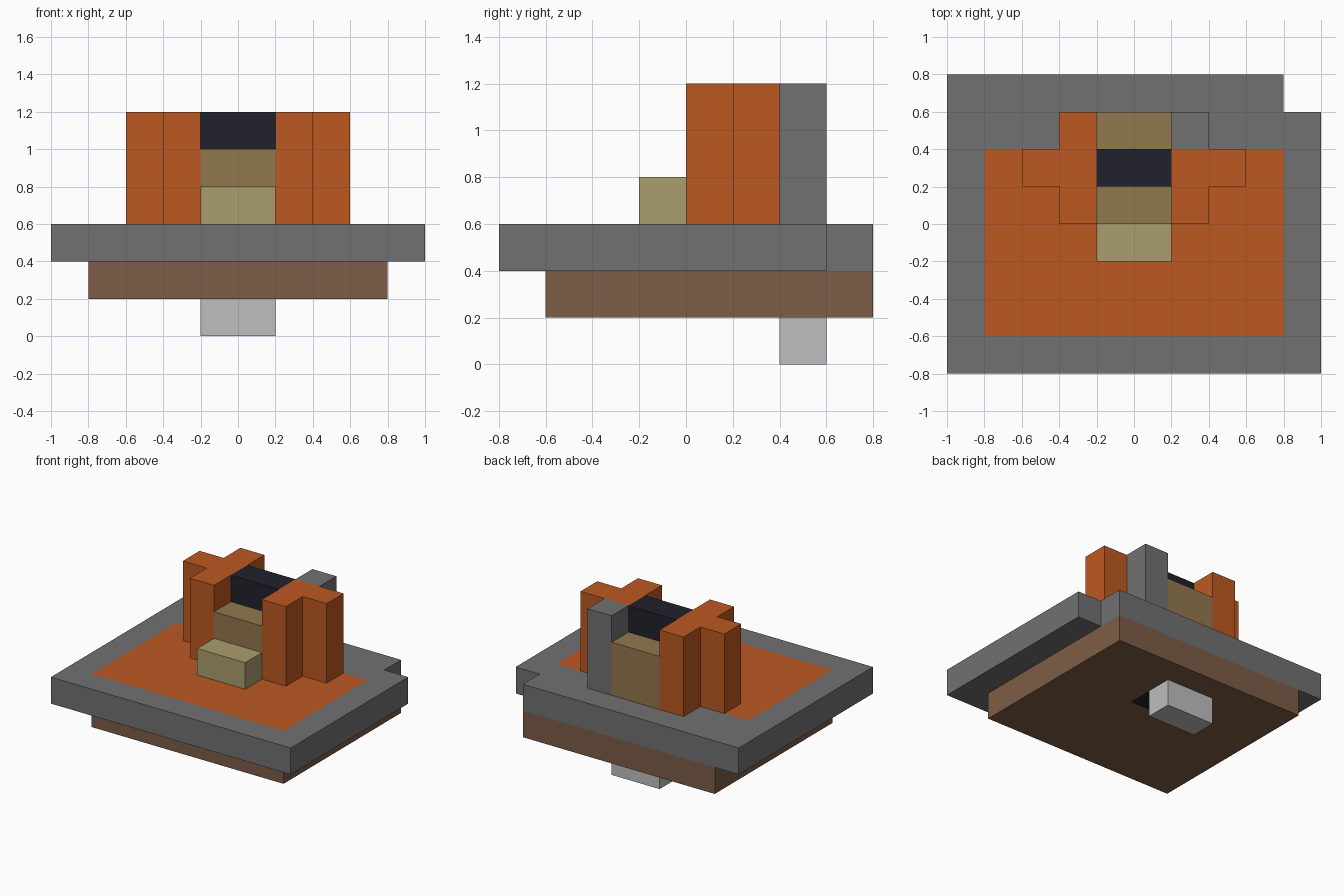
import bpy
import bmesh
from mathutils import Vector

cube = bpy.data.objects.get("Cube")
if cube:
    bpy.data.objects.remove(cube, do_unlink=True)

U = 0.2  # one block


def linear(c):
    c /= 255
    return c / 12.92 if c < 0.04045 else ((c + 0.055) / 1.055) ** 2.4


def material(name, r, g, b):
    m = bpy.data.materials.new(name)
    m.use_nodes = True
    colour = (linear(r), linear(g), linear(b), 1)
    m.diffuse_color = colour
    node = next(n for n in m.node_tree.nodes if n.type == "BSDF_PRINCIPLED")
    node.inputs["Base Color"].default_value = colour
    return m


orange = material("orange", 188, 89, 33)
grey = material("stone grey", 113, 113, 113)
brown = material("earth brown", 125, 93, 70)
pale_tan = material("pale tan", 170, 157, 111)
dark_tan = material("dark tan", 146, 120, 78)
navy = material("dark navy", 32, 33, 44)
white = material("light grey", 189, 191, 189)


def prism(name, outline, z0, z1, mat, patch=None):
    """Extrude a plan outline (in blocks); patch = (x0, x1, y0, y1, direction, material)."""
    bm = bmesh.new()
    base = bm.faces.new([bm.verts.new((x * U, y * U, z0 * U)) for x, y in outline])
    ext = bmesh.ops.extrude_face_region(bm, geom=[base], use_keep_orig=True)
    top = [v for v in ext["geom"] if isinstance(v, bmesh.types.BMVert)]
    bmesh.ops.translate(bm, vec=(0, 0, (z1 - z0) * U), verts=top)
    bmesh.ops.recalc_face_normals(bm, faces=bm.faces)
    if patch:
        x0, x1, y0, y1, up, _ = patch
        for axis, values in ((Vector((1, 0, 0)), (x0, x1)), (Vector((0, 1, 0)), (y0, y1))):
            for v in values:
                bmesh.ops.bisect_plane(bm, geom=bm.verts[:] + bm.edges[:] + bm.faces[:],
                                       plane_co=axis * v * U, plane_no=axis)
        for f in bm.faces:
            c = f.calc_center_median() / U
            if f.normal.z * up > 0.5 and x0 < c.x < x1 and y0 < c.y < y1:
                f.material_index = 1
    mesh = bpy.data.meshes.new(name)
    bm.to_mesh(mesh)
    bm.free()
    mesh.materials.append(mat)
    if patch:
        mesh.materials.append(patch[5])
    ob = bpy.data.objects.new(name, mesh)
    bpy.context.collection.objects.link(ob)
    return ob


def box(name, x0, x1, y0, y1, z0, z1, mat, patch=None):
    return prism(name, [(x0, y0), (x1, y0), (x1, y1), (x0, y1)], z0, z1, mat, patch)


# Base: peg, foundation with dark underside patch, notched slab with orange floor
box("bottom_peg", -1, 1, 2, 3, 0, 1, white)
box("foundation", -4, 4, -3, 4, 1, 2, brown, (-1, 1, 1, 2, -1, navy))
prism("slab", [(-5, -4), (5, -4), (5, 3), (4, 3), (4, 4), (-5, 4)], 2, 3, grey,
      (-4, 4, -3, 2, 1, orange))

# Side pillars: T-shaped on the right, the left one ends in a grey block
prism("right_pillar", [(-1, 0), (-1, 3), (-2, 3), (-2, 2), (-3, 2), (-3, 1), (-2, 1), (-2, 0)],
      3, 6, orange)
prism("left_pillar", [(1, 0), (2, 0), (2, 1), (3, 1), (3, 2), (1, 2)], 3, 6, orange)
box("left_back_pillar", 1, 2, 2, 3, 3, 6, grey)

# Steps and dark crossbar between the pillars
box("front_step", -1, 1, -1, 0, 3, 4, pale_tan)
for side, y in (("front", 0), ("back", 2)):
    box(side + "_wall", -1, 1, y, y + 1, 3, 5, dark_tan)
box("dark_core", -1, 1, 1, 2, 3, 6, navy)
